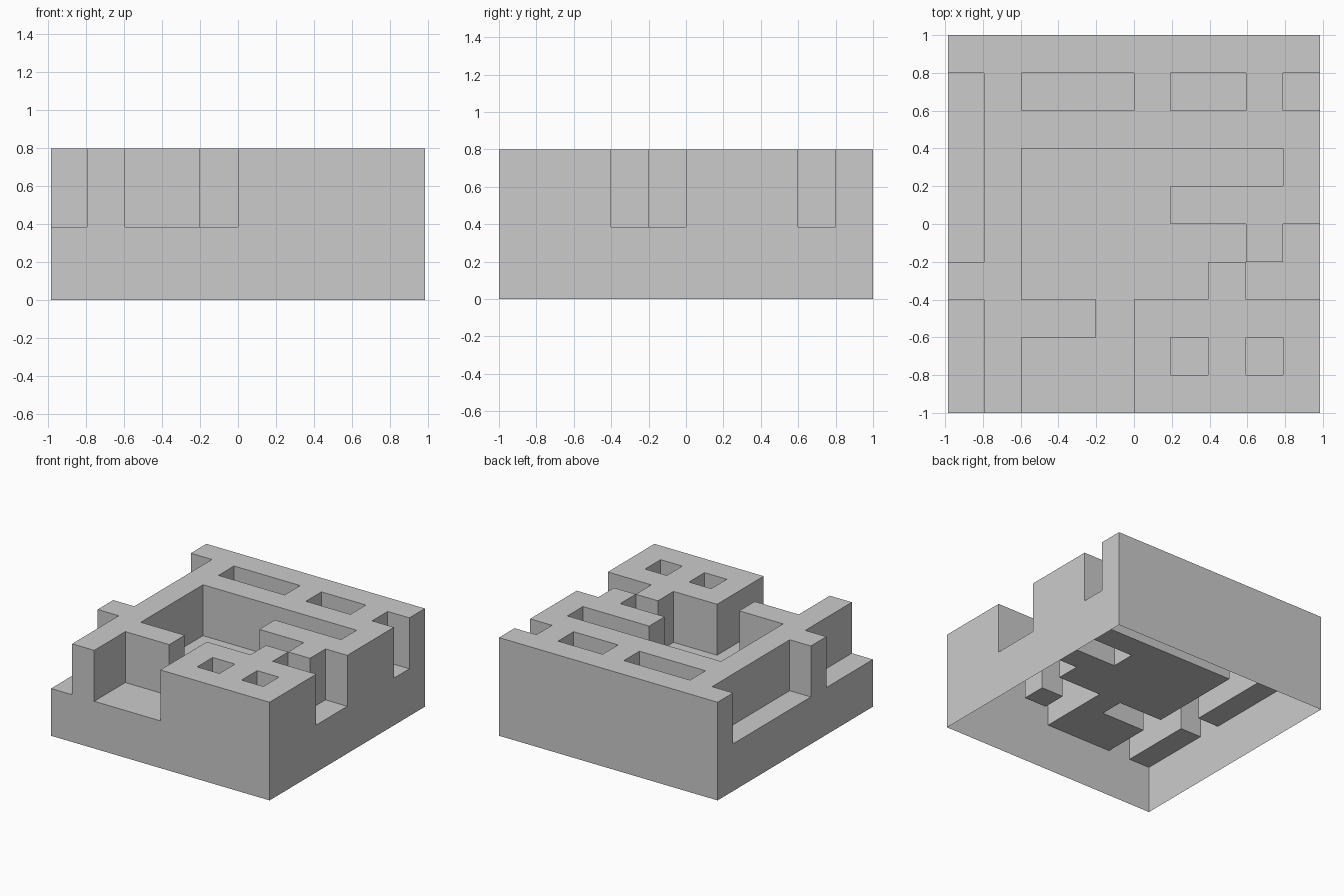
import bpy, bmesh

if "Cube" in bpy.data.objects:
    bpy.data.objects.remove(bpy.data.objects["Cube"])

# Plan of the relief, back row first: '#' = raised block, '.' = recess
PLAN = """
##########
.#...#..#.
.#########
.#.......#
.#....####
.#......#.
##.....#..
.###.#####
.#...#.#.#
.#...#####
""".split()[::-1]

XS = [-0.985, -0.795, -0.596, -0.398, -0.2, 0, 0.192, 0.393, 0.593, 0.789, 0.985]
YS = [-1 + 0.2 * j for j in range(11)]
LOW, HIGH = 0.385, 0.8


def height(i, j):
    if 0 <= i < 10 and 0 <= j < 10:
        return HIGH if PLAN[j][i] == '#' else LOW
    return 0.0


bm = bmesh.new()


def quad(*pts):
    bm.faces.new([bm.verts.new(p) for p in pts])


for j in range(10):
    for i in range(10):
        h = height(i, j)
        c = [(XS[i], YS[j]), (XS[i + 1], YS[j]),
             (XS[i + 1], YS[j + 1]), (XS[i], YS[j + 1])]
        # flat top or recess floor
        quad(*[(x, y, h) for x, y in c])
        # walls down to any lower neighbour (underside stays open)
        for k, (di, dj) in enumerate([(0, -1), (1, 0), (0, 1), (-1, 0)]):
            a, b = c[k], c[(k + 1) % 4]
            n = height(i + di, j + dj)
            levels = [z for z in (0.0, LOW, HIGH) if n <= z <= h]
            for z0, z1 in zip(levels, levels[1:]):
                quad((*a, z0), (*b, z0), (*b, z1), (*a, z1))

bmesh.ops.remove_doubles(bm, verts=bm.verts, dist=0.0005)
mesh = bpy.data.meshes.new("relief_block")
bm.to_mesh(mesh)
bm.free()
bpy.context.collection.objects.link(bpy.data.objects.new("relief_block", mesh))
